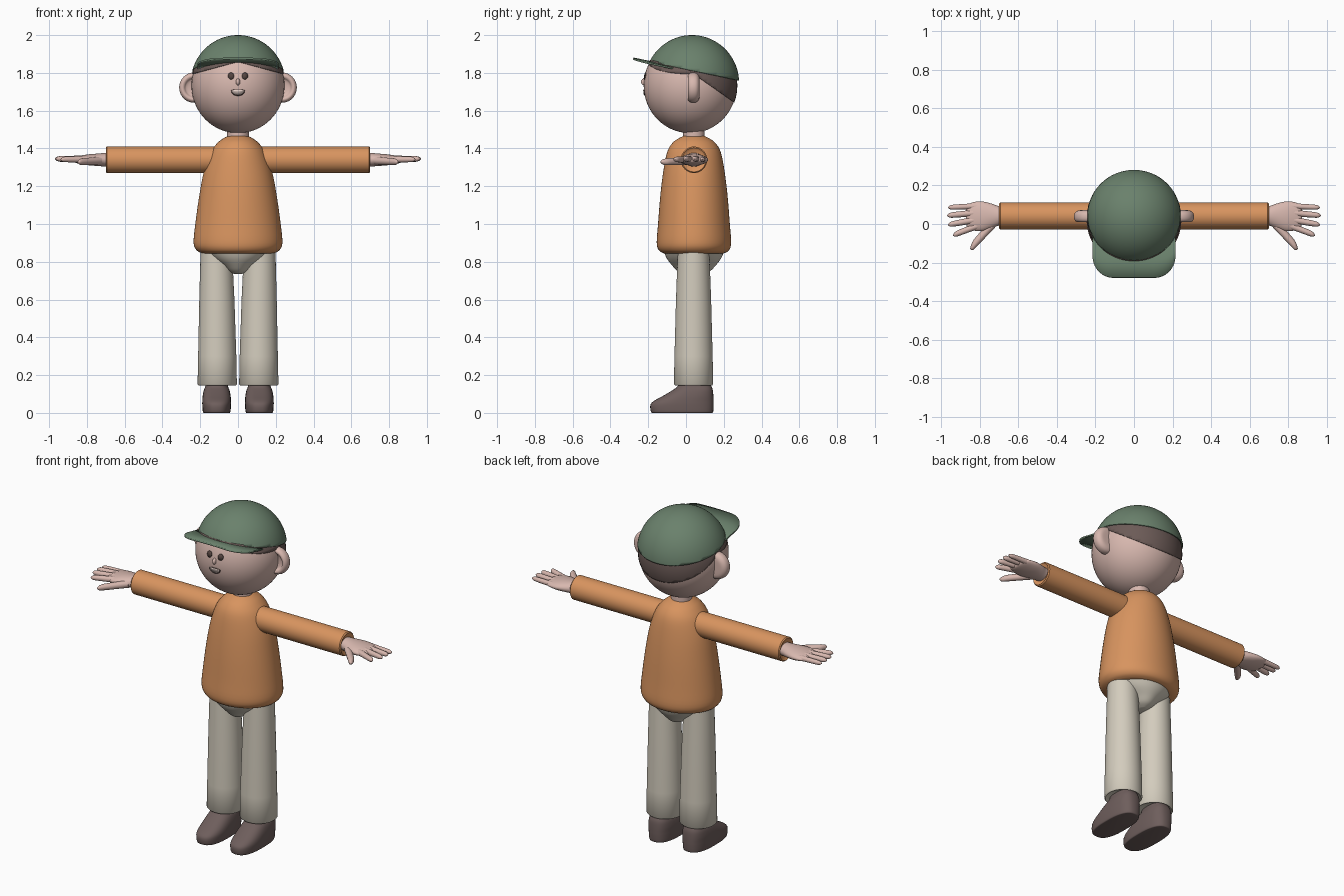
import bpy, bmesh
from math import sin, cos, pi, sqrt
from mathutils import Vector, Matrix

if "Cube" in bpy.data.objects:
    bpy.data.objects.remove(bpy.data.objects["Cube"])


def material(name, r, g, b):
    """Flat material from 0-255 display values, stored as linear."""
    lin = [((c / 255 + 0.055) / 1.055) ** 2.4 for c in (r, g, b)] + [1]
    m = bpy.data.materials.new(name)
    m.use_nodes = True
    m.diffuse_color = lin
    bsdf = m.node_tree.nodes["Principled BSDF"]
    bsdf.inputs["Base Color"].default_value = lin
    bsdf.inputs["Roughness"].default_value = 0.8
    return m


skin = material("skin", 216, 184, 175)
orange = material("orange_knit", 216, 148, 95)
cream = material("cream_cloth", 211, 204, 189)
green = material("cap_green", 106, 129, 108)
shoe_brown = material("shoe_brown", 110, 94, 92)
hair_brown = material("hair_brown", 108, 91, 87)
dark = material("eye_dark", 84, 68, 64)
pale = material("mouth_pale", 235, 215, 207)


def finish(name, bm, mat, pair=False, thickness=0.0, angle=0.75):
    """Turn a bmesh into a smooth object, or into a left and right pair."""
    for prefix in (("left_", "right_") if pair else ("",)):
        if prefix == "right_":
            bmesh.ops.transform(bm, matrix=Matrix.Diagonal((-1, 1, 1, 1)), verts=bm.verts)
            bmesh.ops.reverse_faces(bm, faces=bm.faces)
        me = bpy.data.meshes.new(prefix + name)
        bm.to_mesh(me)
        me.materials.append(mat)
        me.shade_smooth()
        me.set_sharp_from_angle(angle=angle)
        ob = bpy.data.objects.new(prefix + name, me)
        bpy.context.collection.objects.link(ob)
        if thickness:
            mod = ob.modifiers.new("thickness", "SOLIDIFY")
            mod.thickness = thickness
            mod.offset = -1
    bm.free()


def interpolate(rows, steps):
    """Catmull-Rom between section rows."""
    out = []
    for i in range(len(rows) - 1):
        quad = [rows[max(i - 1, 0)], rows[i], rows[i + 1], rows[min(i + 2, len(rows) - 1)]]
        for k in range(steps):
            t = k / steps
            out.append([b + 0.5 * t * (c - a + t * (2 * a - 5 * b + 4 * c - d + t * (3 * (b - c) + d - a)))
                        for a, b, c, d in zip(*quad)])
    return out + [rows[-1]]


def loft(name, mat, axis, rows, pair=False, steps=4, sides=40, power=2.0):
    """Rows: position on axis, centre u, centre v, radius u, radius v."""
    bm = bmesh.new()
    rings = []
    for p, cu, cv, ru, rv in interpolate(rows, steps):
        ring = []
        for k in range(sides):
            c, s = cos(2 * pi * k / sides), sin(2 * pi * k / sides)
            u = cu + max(ru, 0.001) * abs(c) ** (2 / power) * (1 if c > 0 else -1)
            v = cv + max(rv, 0.001) * abs(s) ** (2 / power) * (1 if s > 0 else -1)
            ring.append(bm.verts.new({"x": (p, u, v), "y": (u, p, v), "z": (u, v, p)}[axis]))
        rings.append(ring)
    for a, b in zip(rings, rings[1:]):
        for k in range(sides):
            j = (k + 1) % sides
            bm.faces.new((a[k], a[j], b[j], b[k]))
    bm.faces.new(rings[0])
    bm.faces.new(rings[-1])
    bmesh.ops.recalc_face_normals(bm, faces=bm.faces)
    finish(name, bm, mat, pair)


def shell(name, mat, centre, radii, cuts=(), pair=False, thickness=0.0):
    """Ellipsoid trimmed by planes; each cut keeps the side its normal points to."""
    bm = bmesh.new()
    bmesh.ops.create_uvsphere(bm, u_segments=64, v_segments=40, radius=1)
    bmesh.ops.transform(bm, matrix=Matrix.Translation(centre) @ Matrix.Diagonal((*radii, 1)), verts=bm.verts)
    for point, normal in cuts:
        bmesh.ops.bisect_plane(bm, geom=bm.verts[:] + bm.edges[:] + bm.faces[:],
                               plane_co=point, plane_no=normal, clear_inner=True)
    finish(name, bm, mat, pair, thickness)


# Torso, hips and neck
Y = 0.042
BODY = [(.845, .19, .16), (.86, .218, .185), (.9, .235, .197), (1.0, .226, .19), (1.15, .205, .178),
        (1.28, .18, .162), (1.38, .145, .142), (1.43, .108, .113), (1.455, .075, .078), (1.465, .055, .057)]
loft("sweater", orange, "z", [(z, 0, Y, a, b) for z, a, b in BODY], sides=64)
HIPS = [(.735, .02, .05), (.75, .055, .085), (.78, .09, .115), (.82, .145, .145), (.87, .19, .165)]
loft("hips", cream, "z", [(z, 0, Y, a, b) for z, a, b in HIPS], sides=48)
loft("neck", skin, "z", [(z, 0, Y, .057, .057) for z in (1.43, 1.52)], steps=1)

# Sleeves, with softened cuff edges
SLEEVE = [(.08, .07), (.694, .07), (.7, .064), (.69, .052)]
loft("sleeve", orange, "x", [(x, Y, 1.34, r, r) for x, r in SLEEVE], True, steps=1)

# Hands: palm, four fingers and a thumb
PALM = [(.66, .042, .047, .036), (.70, .042, .05, .036), (.74, .042, .064, .033), (.79, .04, .077, .029),
        (.84, .04, .072, .021), (.865, .037, .055, .014), (.872, .035, .03, .004)]
loft("palm", skin, "x", [(x, y, 1.34, a, b) for x, y, a, b in PALM], True)


def finger(name, start, end, radius):
    a, b = Vector(start), Vector(end)
    stretch = sqrt(1 + ((b.y - a.y) / (b.x - a.x)) ** 2)
    rows = []
    for t, f in ((0, 1.1), (.4, 1), (.8, .9), (.93, .65), (1, .05)):
        p = a.lerp(b, t)
        rows.append((p.x, p.y, p.z, radius * f * stretch, radius * f))
    loft(name, skin, "x", rows, True, steps=3, sides=16)


finger("little_finger", (.81, .093, 1.342), (.966, .086, 1.342), .0145)
finger("ring_finger", (.82, .058, 1.345), (.97, .044, 1.345), .016)
finger("middle_finger", (.82, .022, 1.345), (.966, -.004, 1.345), .016)
finger("index_finger", (.81, -.008, 1.342), (.94, -.058, 1.342), .016)
finger("thumb", (.72, .015, 1.335), (.85, -.127, 1.328), .02)

# Trouser legs
LEG = [(.155, .11, .085), (.145, .11, .098), (.152, .11, .104), (.3, .11, .101),
       (.6, .112, .093), (.87, .115, .083)]
loft("trouser_leg", cream, "z", [(z, x, Y - .002, r, r) for z, x, r in LEG], True, steps=1, sides=48)

# Shoes: height, toe, heel, half width
SHOE = [(0, -.178, .138, .068), (.006, -.186, .144, .073), (.04, -.189, .146, .076), (.062, -.172, .146, .076),
        (.09, -.122, .145, .074), (.12, -.072, .142, .068), (.14, -.045, .135, .06), (.165, -.035, .12, .055)]
loft("shoe", shoe_brown, "z", [(z, .113, (t + h) / 2, w, (h - t) / 2) for z, t, h, w in SHOE],
     True, steps=3, power=2.6)

# Head and ears with a dished front
HEAD, RAD = Vector((0, .022, 1.733)), Vector((.246, .246, .252))
shell("head", skin, HEAD, RAD)
EAR = [(.072, .03), (.07, .058), (.058, .075), (.04, .08), (.022, .077), (.011, .066),
       (.014, .053), (.026, .042), (.032, .01)]
loft("ear", skin, "y", [(y, .233, 1.722, r * .98, r) for y, r in EAR], True, steps=3)

# Cap dome, and hair trimmed along the cap line
TILT = .21
RIM, UP = Vector((0, 0, 1.819)), Vector((0, TILT, 1))
shell("cap", green, (0, .031, 1.748), (.25, .25, .252), [(RIM, UP)], thickness=.006)
under_cap = (RIM + Vector((0, 0, .01)), -UP)
hair_size = RAD * 1.015
shell("back_hair", hair_brown, HEAD, hair_size,
      [under_cap, ((0, .04, 1.795), (0, .7, 1))], thickness=.006)
shell("fringe", hair_brown, HEAD, hair_size,
      [under_cap, ((0, 0, 1.86), (.27, 0, 1)), ((0, 0, 0), (1, 0, 0)), ((0, .06, 0), (0, -1, 0))],
      True, thickness=.006)

# Cap brim: strips with rounded front corners and a slight arch
bm = bmesh.new()
HALF, CORNER, FRONT = .215, .11, -.278
columns = []
for k in range(41):
    x = -HALF * cos(pi * k / 40)
    over = max(0, abs(x) - (HALF - CORNER))
    front = FRONT + CORNER - sqrt(max(0, CORNER ** 2 - over ** 2))
    columns.append([bm.verts.new((x, y, RIM.z + .004 - TILT * y - .2 * x * x))
                    for y in (front, front * .6 - .02, -.03)])
for a, b in zip(columns, columns[1:]):
    for k in range(2):
        bm.faces.new((a[k], b[k], b[k + 1], a[k + 1]))
finish("cap_brim", bm, green, thickness=.009)


def face_plate(name, mat, x, z, outline, lift, pair=False):
    """Thin plate that follows the front of the head."""
    bm = bmesh.new()

    def on_head(px, pz):
        depth = sqrt(1 - (px / RAD.x) ** 2 - ((pz - HEAD.z) / RAD.z) ** 2)
        return bm.verts.new((px, HEAD.y - RAD.y * depth - lift, pz))

    hub = on_head(x, z)
    rim = [on_head(x + u, z + v) for u, v in outline]
    for a, b in zip(rim, rim[1:] + rim[:1]):
        bm.faces.new((hub, a, b))
    finish(name, bm, mat, pair, thickness=.006)


def oval(w, h, flat_top=1.0):
    angles = [2 * pi * k / 32 for k in range(32)]
    return [(w * cos(a), h * sin(a) * (flat_top if sin(a) > 0 else 1)) for a in angles]


# Eyes, mouth and nose
face_plate("eye", dark, .037, 1.784, oval(.016, .018), .004, True)
face_plate("lips", dark, 0, 1.705, oval(.036, .027, .3), .002)
face_plate("mouth", pale, 0, 1.705, oval(.031, .021, .2), .004)
shell("nose", skin, (0, -.222, 1.752), (.011, .016, .018))
